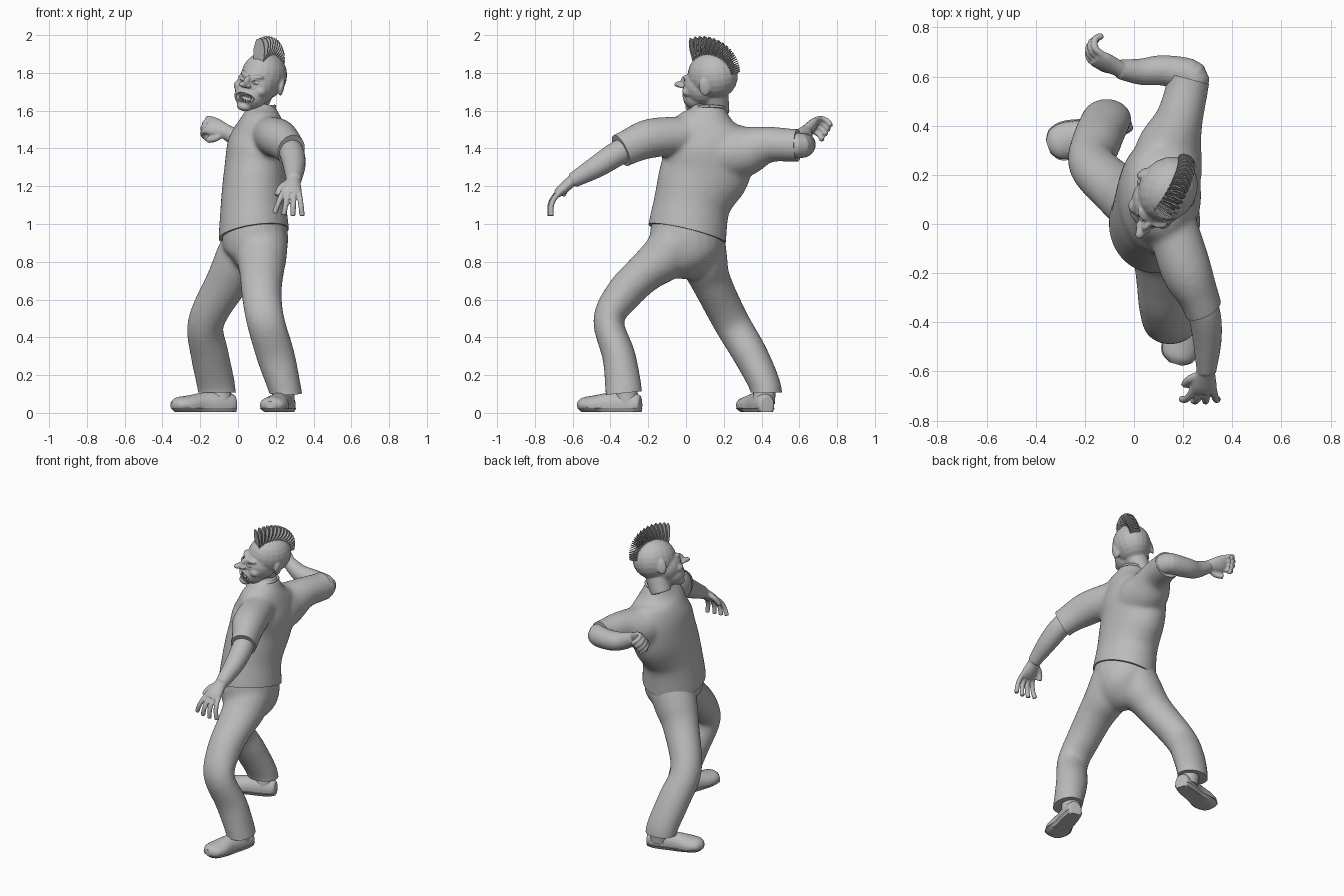
import bpy, bmesh, math
from mathutils import Vector, Matrix

if "Cube" in bpy.data.objects:
    bpy.data.objects.remove(bpy.data.objects["Cube"])

grey = bpy.data.materials.new("plain grey")
grey.use_nodes = True
grey.diffuse_color = (0.5, 0.5, 0.5, 1)
grey.node_tree.nodes["Principled BSDF"].inputs["Base Color"].default_value = (0.5, 0.5, 0.5, 1)
X, Y, Z = Vector((1, 0, 0)), Vector((0, 1, 0)), Vector((0, 0, 1))


def spline(pts, steps=5):
    """Smooth path through points that also carry their two radii."""
    out = []
    for i in range(len(pts) - 1):
        a, b, c, d = (pts[max(0, min(len(pts) - 1, i + k))] for k in (-1, 0, 1, 2))
        for s in range(steps):
            t = s / steps
            out.append([0.5 * (2 * q + (r - p) * t + (2 * p - 5 * q + 4 * r - w) * t * t
                               + (3 * q - p - 3 * r + w) * t ** 3) for p, q, r, w in zip(a, b, c, d)])
    return out + [list(pts[-1])]


def loft(bm, pts, ref=X, sides=20, low=None, high=None):
    """Tube through (x, y, z, radius) or (x, y, z, radius along ref, other radius)."""
    path = spline([tuple(p) if len(p) == 5 else (*p, p[3]) for p in pts])
    pos = [Vector(p[:3]) for p in path]
    rings = []
    for i, p in enumerate(path):
        t = (pos[min(i + 1, len(pos) - 1)] - pos[max(i - 1, 0)]).normalized()
        u = (ref - t * ref.dot(t)).normalized()
        v = t.cross(u)
        ring = []
        for k in range(sides):
            a = math.tau * k / sides
            co = pos[i] + u * p[3] * math.cos(a) + v * p[4] * math.sin(a)
            if low is not None:
                co.z = max(co.z, low)
            if high is not None:
                co.z = min(co.z, high)
            ring.append(bm.verts.new(co))
        rings.append(ring)
    for r, s in zip(rings, rings[1:]):
        for k in range(sides):
            bm.faces.new((r[k], r[k - 1], s[k - 1], s[k]))
    bm.faces.new(rings[0])
    bm.faces.new(rings[-1][::-1])


def ball(bm, at, radii, rot=Matrix()):
    m = Matrix.Translation(at) @ rot @ Matrix.Diagonal((*radii, 1))
    bmesh.ops.create_uvsphere(bm, u_segments=20, v_segments=12, radius=1, matrix=m)


def tilt(deg, axis):
    return Matrix.Rotation(math.radians(deg), 4, axis)


def finish(bm, name, matrix=Matrix(), voxel=0, smooth=4, angle=50):
    bmesh.ops.recalc_face_normals(bm, faces=bm.faces)
    mesh = bpy.data.meshes.new(name)
    bm.to_mesh(mesh)
    bm.free()
    obj = bpy.data.objects.new(name, mesh)
    bpy.context.collection.objects.link(obj)
    mesh.materials.append(grey)
    if voxel:
        mod = obj.modifiers.new("fuse", "REMESH")
        mod.mode, mod.voxel_size = "VOXEL", voxel
        mod = obj.modifiers.new("soften", "SMOOTH")
        mod.factor, mod.iterations = 0.5, smooth
        bake(obj)
    obj.matrix_world = matrix
    shade(obj, angle)
    return obj


def bake(obj):
    dg = bpy.context.evaluated_depsgraph_get()
    mesh = bpy.data.meshes.new_from_object(obj.evaluated_get(dg))
    obj.modifiers.clear()
    obj.data = mesh
    if not mesh.materials:
        mesh.materials.append(grey)


def shade(obj, angle):
    bpy.ops.object.select_all(action="DESELECT")
    obj.select_set(True)
    bpy.context.view_layer.objects.active = obj
    bpy.ops.object.shade_smooth_by_angle(angle=math.radians(angle))


def trim(obj, cuts):
    """Cut crisp hems: drop what lies beyond each plane within reach of its centre."""
    bm = bmesh.new()
    bm.from_mesh(obj.data)
    for co, no, reach in cuts:
        faces = [f for f in bm.faces if (f.calc_center_median() - Vector(co)).length < reach]
        geom = set(faces) | {e for f in faces for e in f.edges} | {v for f in faces for v in f.verts}
        cut = bmesh.ops.bisect_plane(bm, geom=list(geom), plane_co=co, plane_no=no, clear_outer=True)
        bmesh.ops.holes_fill(bm, edges=[e for e in cut["geom_cut"] if isinstance(e, bmesh.types.BMEdge)])
    bm.to_mesh(obj.data)
    bm.free()
    shade(obj, 50)


# Shirt: torso and both sleeves fused, with crisp hems
bm = bmesh.new()
loft(bm, [(.085, 0, .84, .187, .207), (.085, .005, .95, .187, .21), (.082, .03, 1.1, .174, .203),
          (.087, .063, 1.2, .17, .222), (.096, .105, 1.3, .167, .242), (.11, .118, 1.42, .165, .235),
          (.122, .11, 1.52, .13, .19), (.125, .12, 1.59, .09, .11), (.127, .125, 1.63, .07, .075)], sides=32)
loft(bm, [(.15, .02, 1.47, .1), (.21, -.18, 1.455, .105), (.265, -.3, 1.41, .083, .094), (.3, -.4, 1.36, .076, .09)])
loft(bm, [(.12, .1, 1.37, .13), (.13, .2, 1.375, .145), (.145, .31, 1.385, .135), (.185, .43, 1.42, .098),
          (.215, .55, 1.418, .088), (.23, .65, 1.415, .088)])
shirt = finish(bm, "shirt", voxel=.011, smooth=16)
trim(shirt, [((.085, 0, .95), (.15, -.24, -1), .4), ((.28, -.345, 1.387), (.4, -.83, -.4), .14),
             ((.22, .592, 1.415), (.25, .97, 0), .13)])

# Trousers: pelvis and both legs fused
bm = bmesh.new()
loft(bm, [(.09, 0, 1.03, .165, .18), (.09, 0, .92, .176, .194), (.09, .01, .84, .16, .185),
          (.07, .03, .77, .1, .13), (.05, .04, .73, .04, .07)])
loft(bm, [(.125, -.05, .9, .14), (.125, -.12, .82, .133, .128), (.125, -.22, .74, .118, .106),
          (.125, -.33, .63, .107, .098), (.145, -.41, .49, .102, .082), (.2, -.355, .3, .102, .089),
          (.25, -.33, .12, .087, .098), (.26, -.33, .05, .087, .098)])
loft(bm, [(.06, .07, .9, .14), (.005, .095, .8, .135, .128), (-.06, .135, .69, .114, .106),
          (-.17, .24, .48, .097), (-.15, .34, .31, .102, .093), (-.115, .42, .14, .102, .084), (-.11, .425, .05, .102, .084)])
trousers = finish(bm, "trousers", voxel=.011, smooth=20)
trim(trousers, [((.25, -.33, .105), (0, .1, -1), .2), ((-.11, .43, .108), (0, 0, -1), .2)])


# Arms with hands
def hand(bm, wrist, fwd, side, palm, curl, spread, bone):
    w, f, s = Vector(wrist), Vector(fwd).normalized(), Vector(side).normalized()
    n = f.cross(s).normalized() * palm
    loft(bm, [(*(w + f * d), a, b) for d, a, b in ((-.02, .034, .03), (.03, .044, .03),
                                                  (.08, .054, .028), (.115, .05, .02))], ref=s, sides=16)
    for i in range(4):
        k = i - 1.5
        p, ang, pts = w + f * (.1 - .004 * k * k) + s * k * .027, curl * .3, []
        for length in (bone, bone, bone, 0):
            pts.append((*p, .0145))
            p = p + (f * math.cos(ang) + n * math.sin(ang) + s * k * spread) * length
            ang += curl
        loft(bm, pts, ref=s, sides=10)
    thumb = [w + f * .02 + s * .025, w + f * .055 + s * .06 + n * .012, w + f * .1 + s * .074 + n * .03]
    loft(bm, [(*p, .017) for p in thumb], ref=n, sides=10)


bm = bmesh.new()
loft(bm, [(.25, -.27, 1.42, .062), (.285, -.36, 1.375, .066), (.298, -.47, 1.305, .059), (.295, -.6, 1.23, .04)])
hand(bm, (.292, -.6, 1.232), (-.1, -.75, -.66), (-1, 0, .1), 1, .38, .16, .046)
finish(bm, "left_arm", voxel=.006, smooth=2)
bm = bmesh.new()
loft(bm, [(.22, .53, 1.415, .065), (.235, .6, 1.415, .067), (.12, .625, 1.42, .062), (.03, .62, 1.44, .054),
          (-.06, .63, 1.485, .04)], ref=Z)
hand(bm, (-.06, .632, 1.49), (-.86, .4, .32), (-.25, -.45, -.75), -1, 1.0, .03, .04)
finish(bm, "right_arm", voxel=.006, smooth=2)


# Shoes: soft upper, flat sole and ankle
def shoe(name, heel, toe, ankle):
    h, t = Vector(heel), Vector(toe)
    side = (t - h).normalized().cross(Z)
    shape = ((0, .02, .03), (.03, .045, .055), (.25, .056, .07), (.5, .058, .066),
             (.75, .074, .05), (.92, .062, .04), (1, .025, .02))
    for part, low, high, grow in (("upper", .02, None, 1), ("sole", .004, .026, 1.08)):
        bm = bmesh.new()
        loft(bm, [(*h.lerp(t, k), a * grow, b) for k, a, b in shape], ref=side, low=low, high=high)
        if part == "upper":
            loft(bm, ankle)
        finish(bm, name + "_" + part, angle=40)


shoe("left_shoe", (.265, -.24, .042), (.17, -.57, .042), [(.24, -.31, .05, .06), (.24, -.32, .16, .058)])
shoe("right_shoe", (-.015, .428, .042), (-.35, .315, .042), [(-.09, .41, .05, .06), (-.1, .42, .16, .058)])

# Head, modelled facing -y around the skull centre, then turned and tilted
pose = Matrix.Translation((.13, .132, 1.775)) @ tilt(-29, "Z") @ tilt(14, "Y")
bm = bmesh.new()
ball(bm, (0, .012, .01), (.117, .138, .127))
ball(bm, (0, -.05, -.045), (.106, .108, .105))
ball(bm, (0, -.09, -.1), (.086, .085, .074))
ball(bm, (0, -.135, -.158), (.04, .036, .024))
ball(bm, (0, -.155, -.02), (.017, .03, .034), tilt(-25, "X"))
ball(bm, (0, -.195, -.037), (.02, .03, .017))
for s in (-1, 1):
    ball(bm, (s * .04, -.128, .012), (.034, .018, .012), tilt(s * 28, "Z") @ tilt(s * -10, "Y"))
    ball(bm, (s * .062, -.108, -.06), (.036, .036, .03))
    ball(bm, (s * .02, -.172, -.042), (.013, .018, .012))
    ball(bm, (s * .115, .02, -.025), (.012, .03, .047), tilt(s * 22, "Z"))
loft(bm, [(0, .015, -.07, .07), (-.02, .0, -.2, .066)])
head = finish(bm, "head", voxel=.006, smooth=4)

# Open grinning mouth and eye sockets
bm = bmesh.new()
ball(bm, (.008, -.172, -.108), (.058, .055, .027))
for s in (-1, 1):
    ball(bm, (s * .044, -.152, -.017), (.022, .02, .012))
cutter = finish(bm, "mouth_cutter")
mod = head.modifiers.new("mouth", "BOOLEAN")
mod.operation, mod.object = "DIFFERENCE", cutter
bpy.context.view_layer.update()
bake(head)
bpy.data.objects.remove(cutter)
head.matrix_world = pose
shade(head, 50)

bm = bmesh.new()
for s in (-1, 1):
    ball(bm, (s * .043, -.127, -.017), (.019, .016, .014))
finish(bm, "eyes", pose)

bm = bmesh.new()
for row, z in ((1, -.092), (-1, -.126)):
    for i in range(8):
        x = (i - 3.5) * .0125
        place = Matrix.Translation((x + .006, -.158 + 10 * x * x, z - row * 4 * x * x))
        bmesh.ops.create_cone(bm, cap_ends=True, segments=6, radius1=.0065, radius2=.003, depth=.024,
                              matrix=place @ tilt(180 if row > 0 else 0, "X"))
finish(bm, "teeth", pose)

# Crest of thin overlapping blades over the crown
bm = bmesh.new()
count = 30
for i in range(count):
    k = i / (count - 1)
    around = math.radians(-46 + 128 * k)
    lean = math.radians(-10 + 92 * k)
    length = .125 - .09 * k
    base = Vector((0, .012 + .128 * math.sin(around), .01 + .117 * math.cos(around)))
    m = Matrix.Translation(base) @ Matrix.Rotation(-lean, 4, "X") @ tilt(6 if i % 2 else -6, "Y")
    outline = [(-.03, 0), (.03, 0), (.034, .5), (.024, .85), (.004, 1.0), (-.02, .9), (-.034, .5)]
    front, back = ([bm.verts.new(m @ Vector((x, y, z * length))) for x, z in outline] for y in (-.0025, .0025))
    bm.faces.new(front)
    bm.faces.new(back[::-1])
    for j in range(len(outline)):
        bm.faces.new((front[j], front[j - 1], back[j - 1], back[j]))
finish(bm, "hair_crest", pose, angle=30)

# Shirt collar band
bm = bmesh.new()
ring = [(.122 + .073 * math.cos(a), .124 + .078 * math.sin(a), 1.612 + .012 * math.cos(a), .008)
        for a in (math.tau * i / 12 for i in range(13))]
loft(bm, ring, ref=Z, sides=8)
finish(bm, "collar")
